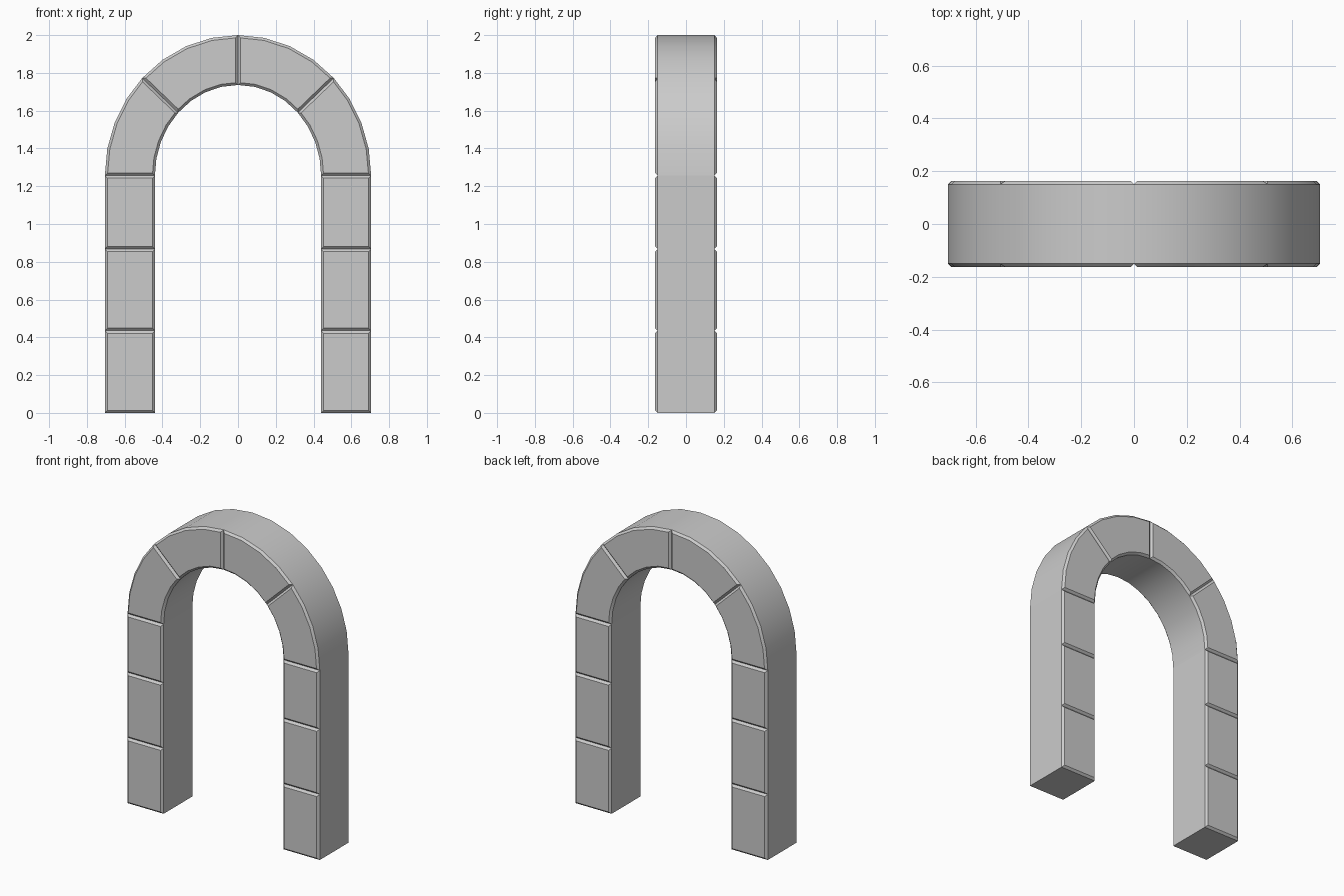
import bpy
import bmesh
from math import cos, sin, radians

cube = bpy.data.objects.get("Cube")
if cube:
    bpy.data.objects.remove(cube, do_unlink=True)

OUTER, INNER = 0.705, 0.44      # half widths outside and inside the opening
SPRING = 1.256                  # height where the curve begins
RISE_OUT, RISE_IN = 0.744, 0.48
HALF_DEPTH, CHAMFER = 0.15, 0.0135
STEPS = 4                       # flat segments per curved block

stone = bpy.data.materials.new("grey_stone")
stone.use_nodes = True
grey = (0.6, 0.6, 0.6, 1)
stone.diffuse_color = grey
stone.node_tree.nodes["Principled BSDF"].inputs["Base Color"].default_value = grey


def masonry(name, stations, steps):
    """Run of blocks through (outer, inner) xz pairs; a joint every `steps` stations."""
    bm = bmesh.new()
    rows = []
    for (xo, zo), (xi, zi) in stations:
        rows.append([bm.verts.new((x, y, z)) for x, z in ((xo, zo), (xi, zi))
                     for y in (-HALF_DEPTH, HALF_DEPTH)])
    # Outer and inner surfaces
    for a, b in zip(rows, rows[1:]):
        bm.faces.new((a[0], a[1], b[1], b[0]))
        bm.faces.new((a[2], b[2], b[3], a[3]))
    # End caps
    for row in (rows[0], rows[-1]):
        bm.faces.new((row[0], row[1], row[3], row[2]))
    # One front and one back panel per block
    panels = []
    for i in range(0, len(rows) - 1, steps):
        block = rows[i:i + steps + 1]
        for side in (0, 1):
            panels.append(bm.faces.new([r[side] for r in block] +
                                       [r[side + 2] for r in reversed(block)]))
    bmesh.ops.recalc_face_normals(bm, faces=bm.faces)
    # Raised panels with chamfered rims leave V-shaped joints
    bmesh.ops.inset_individual(bm, faces=panels, thickness=CHAMFER,
                               depth=CHAMFER, use_even_offset=True)
    mesh = bpy.data.meshes.new(name)
    bm.to_mesh(mesh)
    bm.free()
    mesh.materials.append(stone)
    obj = bpy.data.objects.new(name, mesh)
    bpy.context.collection.objects.link(obj)
    bpy.ops.object.select_all(action='DESELECT')
    bpy.context.view_layer.objects.active = obj
    obj.select_set(True)
    bpy.ops.object.shade_smooth_by_angle(angle=radians(25))
    return obj


# Straight piers, three blocks each
for name, s in (("left_pier", 1), ("right_pier", -1)):
    masonry(name, [((s * OUTER, z), (s * INNER, z))
                   for z in (0, 0.435, 0.867, SPRING)], 1)

# Curved ring of four blocks
joints = [0, 44, 90, 136, 180]
angles = [a + (b - a) * k / STEPS for a, b in zip(joints, joints[1:])
          for k in range(STEPS)] + [180]
masonry("arch_ring", [((OUTER * cos(t), SPRING + RISE_OUT * sin(t)),
                       (INNER * cos(t), SPRING + RISE_IN * sin(t)))
                      for t in map(radians, angles)], STEPS)
